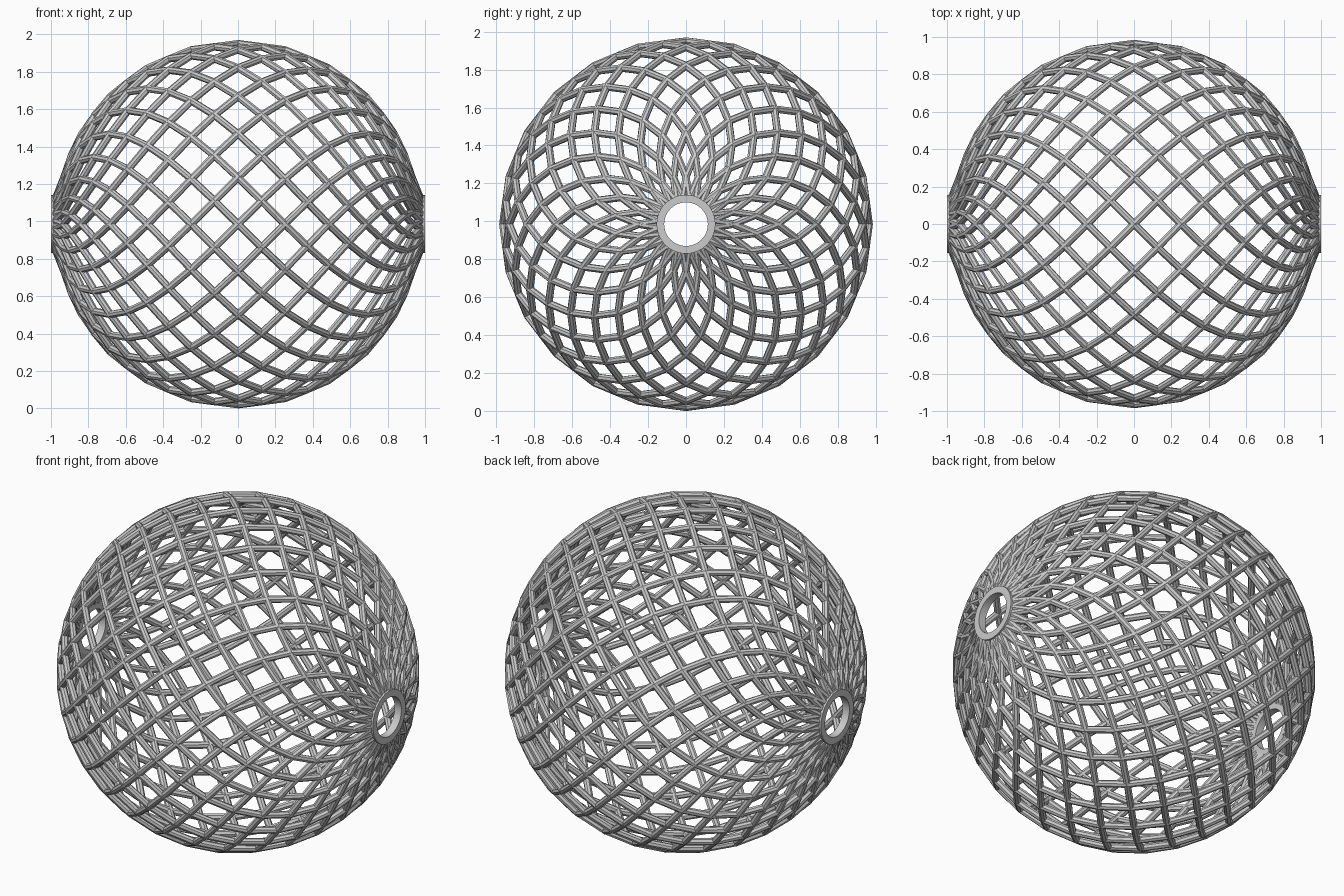
import bpy, bmesh
from math import sin, cos, radians, pi

if "Cube" in bpy.data.objects:
    bpy.data.objects.remove(bpy.data.objects["Cube"])

R = 0.965        # centreline radius of the struts
TUBE = 0.02      # strut radius
CZ = 0.985       # height of the centre
N = 24           # spirals in each direction
ROWS = 11        # lattice rows on each side of the equator
STEP = 7.5       # degrees per row, both along and around


def node(row, az):
    """Lattice node on the sphere, axis along x; the last row meets the end ring."""
    lat = radians(row * STEP)
    x, r = R * sin(lat), R * cos(lat)
    if abs(row) == ROWS:
        x, r = (0.978 if row > 0 else -0.978), 0.135
    a = radians(az)
    return (x, r * cos(a), CZ + r * sin(a))


def spiral_struts(name, direction):
    cu = bpy.data.curves.new(name, 'CURVE')
    cu.dimensions = '3D'
    cu.twist_mode = 'MINIMUM'
    cu.bevel_depth = TUBE
    cu.bevel_resolution = 2
    cu.use_fill_caps = True
    for i in range(N):
        sp = cu.splines.new('POLY')
        sp.points.add(2 * ROWS)
        for k, row in enumerate(range(-ROWS, ROWS + 1)):
            p = node(row, i * 360 / N + direction * row * STEP)
            sp.points[k].co = (*p, 1)
        sp.use_smooth = False
    ob = bpy.data.objects.new(name, cu)
    bpy.context.collection.objects.link(ob)
    bpy.ops.object.select_all(action='DESELECT')
    ob.select_set(True)
    bpy.context.view_layer.objects.active = ob
    bpy.ops.object.convert(target='MESH')


def end_ring(name, side):
    # rectangular profile swept around the x axis
    profile = [(0.955, 0.115), (1.0, 0.115), (1.0, 0.155), (0.955, 0.155)]
    n = 48
    bm = bmesh.new()
    loops = []
    for i in range(n):
        a = 2 * pi * i / n
        loops.append([bm.verts.new((side * x, r * cos(a), CZ + r * sin(a)))
                      for x, r in profile])
    for i in range(n):
        a, b = loops[i], loops[(i + 1) % n]
        for j in range(4):
            k = (j + 1) % 4
            bm.faces.new((a[j], a[k], b[k], b[j]))
    bmesh.ops.recalc_face_normals(bm, faces=bm.faces)
    me = bpy.data.meshes.new(name)
    bm.to_mesh(me)
    bm.free()
    bpy.context.collection.objects.link(bpy.data.objects.new(name, me))


# crossing spiral struts
spiral_struts("lattice_struts_clockwise", 1)
spiral_struts("lattice_struts_counterclockwise", -1)

# flat rings around the two end openings
end_ring("end_ring_right", 1)
end_ring("end_ring_left", -1)
